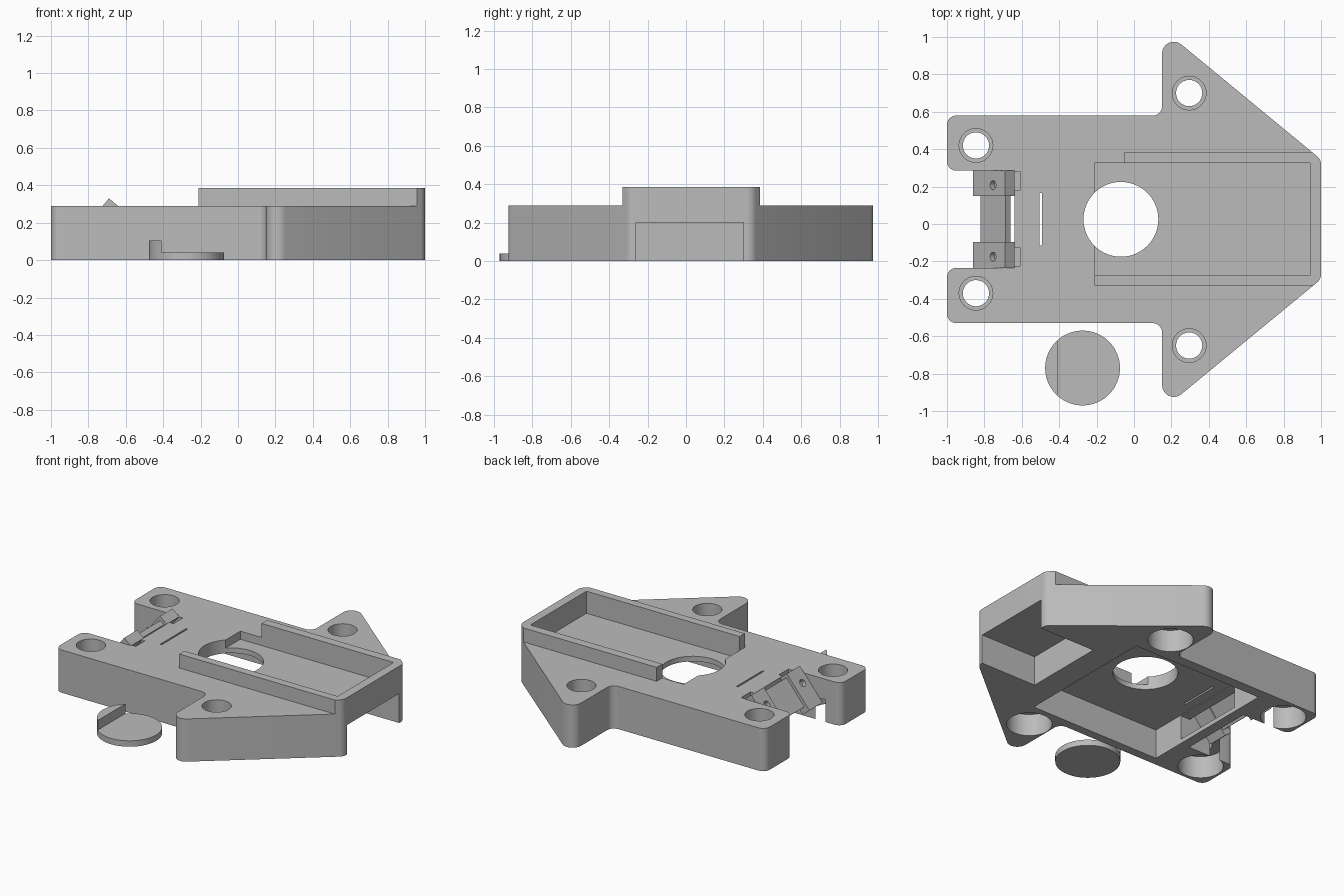
import bpy, bmesh, math
from mathutils import Vector

cube = bpy.data.objects.get("Cube")
if cube:
    bpy.data.objects.remove(cube, do_unlink=True)

grey = bpy.data.materials.new("plain_grey")
grey.use_nodes = True
grey.diffuse_color = (0.5, 0.5, 0.5, 1)
grey.node_tree.nodes["Principled BSDF"].inputs["Base Color"].default_value = (0.5, 0.5, 0.5, 1)


def prism(name, points, lo, hi, axis="z"):
    """Extrude a closed profile along z (points are x, y) or y (points are x, z)."""
    bm = bmesh.new()
    place = (lambda p, h: (p[0], p[1], h)) if axis == "z" else (lambda p, h: (p[0], h, p[1]))
    face = bm.faces.new([bm.verts.new(place(p, lo)) for p in points])
    move = (0, 0, hi - lo) if axis == "z" else (0, hi - lo, 0)
    side = bmesh.ops.extrude_face_region(bm, geom=[face])["geom"]
    bmesh.ops.translate(bm, vec=move, verts=[v for v in side if isinstance(v, bmesh.types.BMVert)])
    if face.is_valid and len([f for f in face.edges[0].link_faces]) < 2:
        bm.faces.new(list(face.verts))
    bmesh.ops.recalc_face_normals(bm, faces=bm.faces)
    mesh = bpy.data.meshes.new(name)
    bm.to_mesh(mesh)
    bm.free()
    # make sure the starting cap is there
    fill = bmesh.new()
    fill.from_mesh(mesh)
    open_edges = [e for e in fill.edges if e.is_boundary]
    if open_edges:
        bmesh.ops.holes_fill(fill, edges=open_edges)
        bmesh.ops.recalc_face_normals(fill, faces=fill.faces)
    fill.to_mesh(mesh)
    fill.free()
    mesh.materials.append(grey)
    ob = bpy.data.objects.new(name, mesh)
    bpy.context.collection.objects.link(ob)
    return ob


def box(name, x, y, z):
    return prism(name, [(x[0], y[0]), (x[1], y[0]), (x[1], y[1]), (x[0], y[1])], *z)


def arc(cx, cy, r, start, end, steps, closed=False):
    n = steps if closed else steps - 1
    return [(cx + r * math.cos(start + (end - start) * i / n),
             cy + r * math.sin(start + (end - start) * i / n)) for i in range(steps)]


def disc(name, cx, cy, r, lo, hi):
    return prism(name, arc(cx, cy, r, 0, math.tau, 64, True), lo, hi)


def fillet(corners, steps=9):
    """Round each (x, y, radius) corner of a polygon."""
    out = []
    for i, (x, y, r) in enumerate(corners):
        p = Vector((x, y))
        if r == 0:
            out.append((x, y))
            continue
        a = (Vector(corners[i - 1][:2]) - p).normalized()
        b = (Vector(corners[(i + 1) % len(corners)][:2]) - p).normalized()
        half = a.angle(b) / 2
        centre = p + (a + b).normalized() * (r / math.sin(half))
        u = p + a * (r / math.tan(half)) - centre
        v = p + b * (r / math.tan(half)) - centre
        sweep = math.pi - 2 * half
        for k in range(steps):
            t = k / (steps - 1)
            q = (u * math.sin((1 - t) * sweep) + v * math.sin(t * sweep)) / math.sin(sweep)
            out.append(tuple(centre + q))
    return out


def boolean(ob, other, operation="DIFFERENCE"):
    other.hide_render = True
    mod = ob.modifiers.new("cut", "BOOLEAN")
    mod.operation, mod.solver, mod.object = operation, "EXACT", other
    bpy.context.view_layer.objects.active = ob
    bpy.ops.object.modifier_apply(modifier=mod.name)
    bpy.data.objects.remove(other, do_unlink=True)


# Plate outline: one half, mirrored about the centre line
MID, TOP = 0.025, 0.29
half = [(-0.64, 0.26, 0), (-1, 0.26, 0.05), (-1, 0.555, 0.05), (0.15, 0.555, 0.05),
        (0.15, 1.02, 0.063), (1, 0.32, 0.06)]
corners = [(x, MID + y, r) for x, y, r in half]
corners += [(x, MID - y, r) for x, y, r in reversed(half)]
outline = fillet(corners)
body = prism("body_plate", outline, 0, TOP)

# Underside cavity, end pocket, tray floor, clip tunnel, slit and round opening
boolean(body, box("cavity", (-0.57, 0.41), (-0.47, 0.51), (-0.1, 0.2)))
boolean(body, box("end_pocket", (0.58, 1.2), (-0.26, 0.3), (-0.1, 0.2)))
boolean(body, box("tray_recess", (-0.21, 0.94), (-0.275, 0.325), (0.235, 0.5)))
boolean(body, box("clip_tunnel", (-0.7, -0.5), (-0.23, 0.28), (0.03, 0.195)))
boolean(body, box("slit", (-0.505, -0.493), (-0.115, 0.165), (0.1, 0.5)))
boolean(body, disc("round_opening", -0.07, 0.025, 0.2, 0.1, 0.5))
for y in (0.23, -0.175):
    boolean(body, box("clip_notch", (-0.7, -0.61), (y - 0.05, y + 0.05), (0.25, 0.5)))

# Stepped screw holes
for x, off in ((-0.845, 0.395), (0.295, 0.675)):
    for s in (-1, 1):
        y = MID + s * off
        boolean(body, disc("screw_bore", x, y, 0.07, -0.1, 0.5))
        boolean(body, disc("screw_top", x, y, 0.09, 0.2, 0.5))
        boolean(body, disc("screw_bottom", x, y, 0.14, -0.1, 0.15))

# Raised tray walls, trimmed to the plate outline
tray = prism("tray_walls", [(-0.21, -0.33), (1.1, -0.33), (1.1, 0.385), (-0.05, 0.385),
                            (-0.05, 0.325), (0.94, 0.325), (0.94, -0.275), (-0.21, -0.275)],
             TOP, 0.385)
boolean(tray, prism("trim", outline, 0.1, 0.6), "INTERSECT")

# Tilted clip: two knuckles with pin holes and a thinner bridge
peak = Vector((-0.69, 0.33))
down = Vector((-0.64, -0.77)).normalized()
across = Vector((0.77, -0.64)).normalized()


def slab(name, start, length, thick, lo, hi):
    pts = [start, start + down * length, start + down * length + across * thick,
           start + across * thick]
    return prism(name, [tuple(p) for p in pts], lo, hi, "y")


parts = [body, tray]
for side, lo, hi in (("back", 0.15, 0.285), ("front", -0.235, -0.095)):
    knuckle = slab(side + "_clip_knuckle", peak, 0.266, 0.065, lo, hi)
    pin = disc("pin_hole", 0, 0, 0.024, -0.03, 0.03)
    spot = peak + down * 0.1
    pin.location = (spot.x, (lo + hi) / 2 - 0.01, spot.y)
    pin.rotation_euler = Vector((across.x, 0, across.y)).to_track_quat("Z", "Y").to_euler()
    bpy.context.view_layer.update()
    boolean(knuckle, pin)
    parts.append(knuckle)
parts.append(slab("clip_bridge", peak + across * 0.02 + down * 0.02, 0.21, 0.035, -0.095, 0.15))

# Loose round cap with a raised edge
parts.append(disc("cap_disc", -0.275, -0.77, 0.2, 0, 0.04))
chord = math.acos(0.135 / 0.2)
parts.append(prism("cap_lip", arc(-0.275, -0.77, 0.2, math.pi - chord, math.pi + chord, 20),
                   0.04, 0.105))

# Smooth round walls, keep edges sharp
bpy.ops.object.select_all(action="DESELECT")
for ob in parts:
    ob.select_set(True)
bpy.context.view_layer.objects.active = body
bpy.ops.object.shade_smooth_by_angle(angle=math.radians(30))
